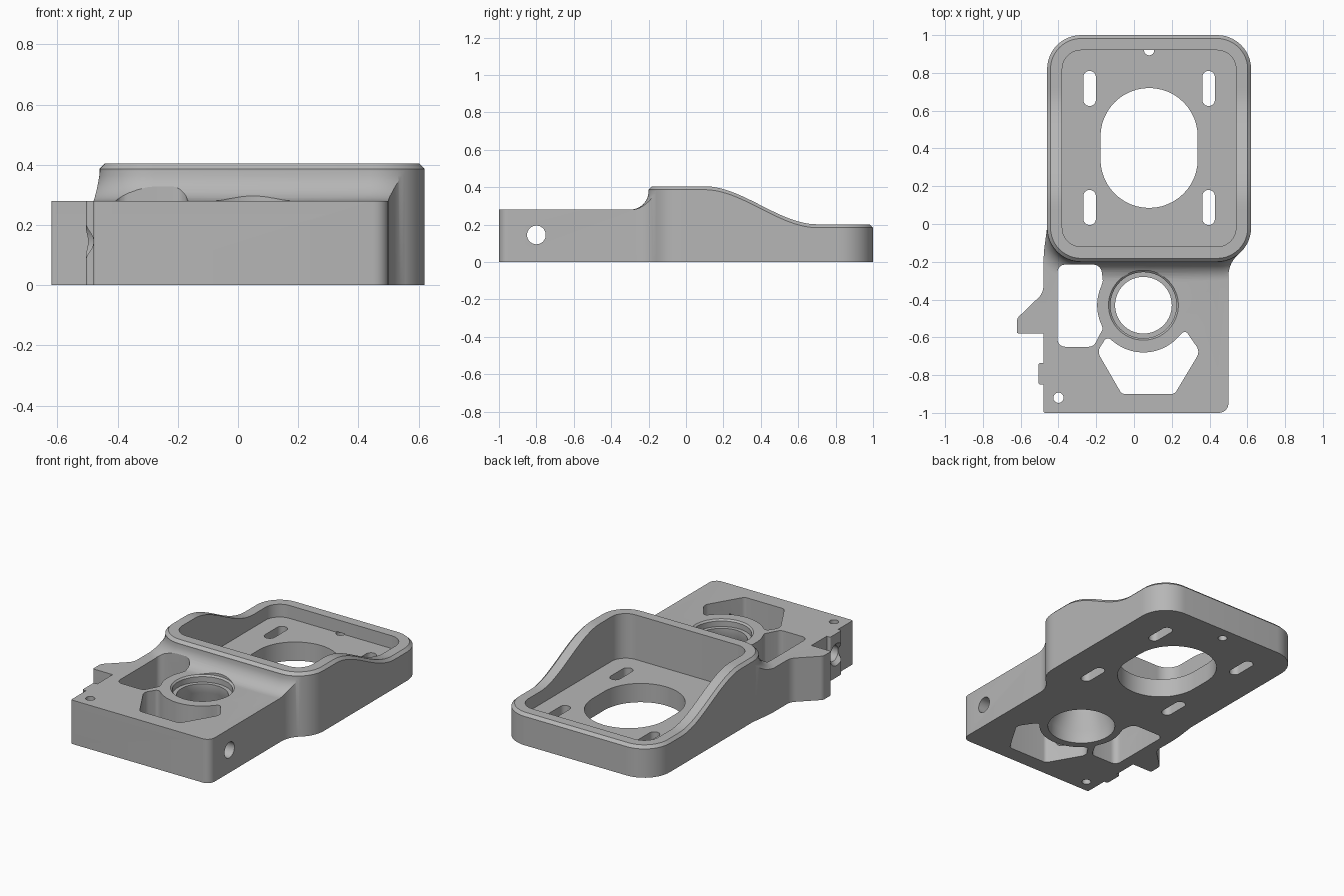
import bpy
import bmesh
from math import sin, cos, pi, radians, tan, sqrt
from mathutils import Vector

if "Cube" in bpy.data.objects:
    bpy.data.objects.remove(bpy.data.objects["Cube"], do_unlink=True)

grey = bpy.data.materials.new("plain grey")
grey.use_nodes = True
grey.diffuse_color = (0.47, 0.47, 0.47, 1)
grey.node_tree.nodes["Principled BSDF"].inputs["Base Color"].default_value = (0.47, 0.47, 0.47, 1)


def loft(name, rings):
    """Closed solid through rings of equal point count."""
    bm = bmesh.new()
    loops = [[bm.verts.new(p) for p in ring] for ring in rings]
    n = len(loops[0])
    for a, b in zip(loops, loops[1:]):
        for i in range(n):
            j = (i + 1) % n
            bm.faces.new((a[i], a[j], b[j], b[i]))
    bm.faces.new(loops[0])
    bm.faces.new(loops[-1])
    bmesh.ops.recalc_face_normals(bm, faces=bm.faces)
    mesh = bpy.data.meshes.new(name)
    bm.to_mesh(mesh)
    bm.free()
    mesh.materials.append(grey)
    obj = bpy.data.objects.new(name, mesh)
    bpy.context.collection.objects.link(obj)
    return obj


def prism(name, pts, z0, z1):
    return loft(name, [[(x, y, z) for x, y in pts] for z in (z0, z1)])


def arc(cx, cy, r, a0, a1, n):
    angles = [radians(a0 + (a1 - a0) * i / n) for i in range(n + 1)]
    return [(cx + r * cos(a), cy + r * sin(a)) for a in angles]


def circle(cx, cy, r, n=48):
    return arc(cx, cy, r, 0, 360, n)[:-1]


def stadium(cx, cy, r, half):
    return arc(cx, cy + half, r, 0, 180, 24) + arc(cx, cy - half, r, 180, 360, 24)


def rounded(corners, steps=6):
    """Polygon whose corners are (x, y) or (x, y, radius)."""
    out = []
    for i, c in enumerate(corners):
        p = Vector(c[:2])
        if len(c) == 2:
            out.append(tuple(p))
            continue
        a = Vector(corners[i - 1][:2]) - p
        b = Vector(corners[(i + 1) % len(corners)][:2]) - p
        t = min(c[2] / tan(a.angle(b) / 2), 0.48 * a.length, 0.48 * b.length)
        p0, p1 = p + a.normalized() * t, p + b.normalized() * t
        r = t * tan(a.angle(b) / 2)
        centre = p + (a.normalized() + b.normalized()).normalized() * sqrt(r * r + t * t)
        u, v = p0 - centre, p1 - centre
        turn = u.angle(v)
        for k in range(steps + 1):
            f = k / steps
            q = centre + (u * sin((1 - f) * turn) + v * sin(f * turn)) / sin(turn)
            out.append(tuple(q))
    return out


def boolean(obj, cutters, operation="DIFFERENCE"):
    for cutter in cutters:
        cutter.hide_render = True
        mod = obj.modifiers.new("cut", "BOOLEAN")
        mod.operation, mod.solver, mod.object = operation, "EXACT", cutter
    bpy.context.view_layer.update()
    graph = bpy.context.evaluated_depsgraph_get()
    mesh = bpy.data.meshes.new_from_object(obj.evaluated_get(graph))
    obj.modifiers.clear()
    obj.data = mesh
    for cutter in cutters:
        bpy.data.objects.remove(cutter, do_unlink=True)


# Tray plan: rounded rectangle grown or shrunk by an offset
LEFT, RIGHT, FRONT, BACK, RADIUS = -0.46, 0.62, -0.2, 1.0, 0.18


def tray_plan(off):
    r = RADIUS + off
    x0, x1 = LEFT + RADIUS, RIGHT - RADIUS
    y0, y1 = FRONT + RADIUS, BACK - RADIUS
    ys = [y0 + (y1 - y0) * i / 32 for i in range(1, 32)]
    return (arc(x1, y1, r, 0, 90, 12) + arc(x0, y1, r, 90, 180, 12)
            + [(x0 - r, y) for y in reversed(ys)]
            + arc(x0, y0, r, 180, 270, 12) + arc(x1, y0, r, 270, 360, 12)
            + [(x1 + r, y) for y in ys])


def rim(y):
    """Rim height: high at the front, easing down to the back."""
    t = min(max((y - 0.1) / 0.6, 0), 1)
    return 0.405 - 0.203 * t * t * (3 - 2 * t)


def flat_ring(off, z):
    return [(x, y, z) for x, y in tray_plan(off)]


def rim_ring(off, drop=0):
    return [(x, y, rim(y) - drop) for x, y in tray_plan(off)]


# Tray with chamfered rim and sunken floor
FLOOR = 0.12
tray = loft("tray", [flat_ring(0, 0), rim_ring(0, 0.018), rim_ring(-0.018),
                     rim_ring(-0.08), flat_ring(-0.08, FLOOR)])
cuts = [prism("centre_opening", stadium(0.08, 0.4025, 0.2575, 0.06), -0.1, 0.2),
        prism("pin_hole", circle(0.08, 0.92, 0.027), -0.1, FLOOR + 0.005)]
for x in (-0.235, 0.395):
    for y in (0.0875, 0.7175):
        cuts.append(prism("slot", stadium(x, y, 0.033, 0.06), -0.1, 0.2))
boolean(tray, cuts)

# Mounting block footprint with side lug, small pad and blend into the tray
outline = rounded(
    [(-0.48, -1.0, 0.01), (0.5, -1.0, 0.05)]
    + arc(0.65, -0.275, 0.15, 180, 129.5, 12)
    + [(0.5, -0.15), (-0.28, -0.15), (-0.38, -0.12), (-0.42, -0.02), (-0.455, 0.02),
       (-0.463, -0.04), (-0.475, -0.13), (-0.48, -0.2),
       (-0.48, -0.365, 0.08), (-0.62, -0.5, 0.04), (-0.62, -0.58, 0.01), (-0.48, -0.58),
       (-0.48, -0.735), (-0.505, -0.735, 0.01), (-0.505, -0.85, 0.01), (-0.48, -0.85)])
block = prism("mounting_block", outline, 0, 0.4)

# Flat deck that sweeps up to the tray wall
sweep = [flat_ring(1.2, -0.1), flat_ring(1.2, 0.28)]
for i in range(11):
    a = i / 10 * pi / 2
    sweep.append(flat_ring(0.1 * (1 - sin(a)), 0.38 - 0.1 * cos(a)))
boolean(block, [loft("deck_envelope", sweep)], "INTERSECT")

# Stepped bore, pockets and drilled holes
BX, BY = 0.05, -0.43
bore_steps = [(-0.05, 0.2), (0.08, 0.2), (0.18, 0.15), (0.235, 0.15),
              (0.235, 0.175), (0.27, 0.175), (0.28, 0.185), (0.45, 0.185)]
bore = loft("bore", [[(x, y, z) for x, y in circle(BX, BY, r, 64)] for z, r in bore_steps])
side_pocket = rounded(
    [(-0.405, -0.65, 0.04), (-0.215, -0.65, 0.04), (-0.165, -0.555, 0.02)]
    + arc(BX, BY, 0.245, 205, 155, 12)
    + [(-0.165, -0.3, 0.02), (-0.175, -0.215, 0.05), (-0.405, -0.215, 0.04)])
front_pocket = rounded(
    [(-0.065, -0.9, 0.03), (-0.195, -0.675, 0.05), (-0.143, -0.596, 0.04)]
    + arc(BX, BY, 0.25, 232, 318, 20)
    + [(0.27, -0.56, 0.04), (0.35, -0.675, 0.05), (0.215, -0.9, 0.03)])
cross_steps = [(-0.6, 0.07), (-0.505, 0.07), (-0.48, 0.05), (0.6, 0.05)]
cross_hole = loft("cross_hole", [[(x, y, z) for y, z in circle(-0.8, 0.145, r)]
                                 for x, r in cross_steps])
boolean(block, [bore, prism("side_pocket", side_pocket, -0.1, 0.5),
                prism("front_pocket", front_pocket, -0.1, 0.5), cross_hole,
                prism("corner_hole", circle(-0.4, -0.92, 0.027), -0.1, 0.5)])

# Smooth curved walls, crisp edges
for obj in (tray, block):
    bpy.ops.object.select_all(action="DESELECT")
    obj.select_set(True)
    bpy.context.view_layer.objects.active = obj
    bpy.ops.object.shade_smooth_by_angle(angle=radians(30))
